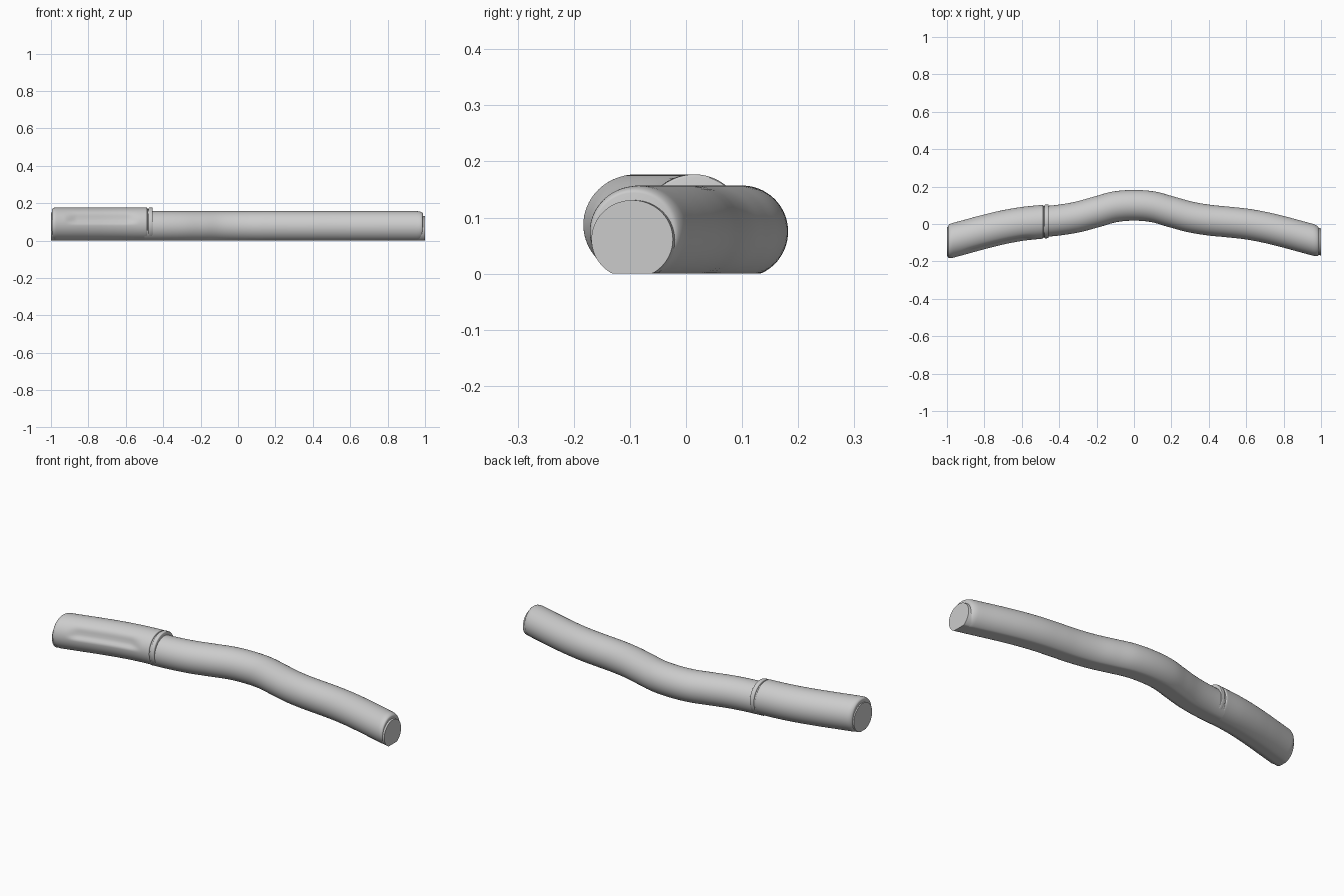
import bpy, bmesh, math

cube = bpy.data.objects.get("Cube")
if cube:
    bpy.data.objects.remove(cube, do_unlink=True)

grey = bpy.data.materials.new("soft grey")
grey.use_nodes = True
colour = (0.6, 0.6, 0.6, 1)
grey.diffuse_color = colour
grey.node_tree.nodes["Principled BSDF"].inputs["Base Color"].default_value = colour

SIDES = 80
# Bow of the centre line, sampled every tenth of a unit away from the middle
BOW = [0.100, 0.092, 0.065, 0.038, 0.021, 0.011, 0.0, -0.018, -0.042, -0.069, -0.096]


def bow(x):
    """Smooth centre line, symmetric about the middle."""
    t = min(abs(x) * 10, 9.9999)
    i = int(t)
    f = t - i
    a, b, c = BOW[abs(i - 1)], BOW[i], BOW[i + 1]
    d = BOW[i + 2] if i < 9 else 2 * c - b
    return b + 0.5 * f * (c - a + f * (2 * a - 5 * b + 4 * c - d + f * (3 * (b - c) + d - a)))


def smooth(a, b, v):
    t = max(0.0, min(1.0, (v - a) / (b - a)))
    return t * t * (3 - 2 * t)


def finger_dent(x, z):
    """Depth of the long shallow dent on the front of the grip."""
    along = smooth(-0.93, -0.86, x) * (1 - smooth(-0.60, -0.52, x))
    return 0.012 * along * smooth(0.085, 0.11, z) * (1 - smooth(0.115, 0.16, z))


def loft(name, stations, dent=False):
    """Skin round sections (x, radius, centre height), flattened on the ground."""
    bm = bmesh.new()
    rings = []
    for x, r, cz in stations:
        slope = (bow(x + 0.01) - bow(x - 0.01)) / 0.02 if abs(x) < 0.98 else 0.27
        wide = r * math.sqrt(1 + slope * slope)
        ring = []
        for k in range(SIDES):
            a = math.tau * k / SIDES
            y, z = bow(x) + wide * math.cos(a), cz + r * math.sin(a)
            if dent and math.cos(a) < 0:
                y += finger_dent(x, z)
            ring.append(bm.verts.new((x, y, max(z, 0))))
        rings.append(ring)
    for p, q in zip(rings, rings[1:]):
        for k in range(SIDES):
            n = (k + 1) % SIDES
            bm.faces.new((p[k], p[n], q[n], q[k]))
    bm.faces.new(rings[0])
    bm.faces.new(rings[-1])
    bmesh.ops.recalc_face_normals(bm, faces=bm.faces)
    mesh = bpy.data.meshes.new(name)
    bm.to_mesh(mesh)
    bm.free()
    mesh.materials.append(grey)
    obj = bpy.data.objects.new(name, mesh)
    bpy.context.collection.objects.link(obj)
    bpy.ops.object.select_all(action="DESELECT")
    obj.select_set(True)
    bpy.context.view_layer.objects.active = obj
    bpy.ops.object.shade_smooth_by_angle(angle=math.radians(35))


def straight(x0, x1, count, r, cz):
    return [(x0 + (x1 - x0) * i / count, r, cz) for i in range(count + 1)]


def rounded(x0, x1, r, cz, inset, steps=6):
    """Quarter-round edge that narrows the section from x0 to x1."""
    out = []
    for i in range(1, steps + 1):
        a = math.pi / 2 * i / steps
        out.append((x0 + (x1 - x0) * math.sin(a), r - inset * (1 - math.cos(a)), cz))
    return out


# Long bent tube with a rounded far end
loft("tube", straight(-0.50, 0.955, 72, 0.082, 0.075)
     + rounded(0.955, 0.988, 0.082, 0.075, 0.013))
loft("tube_end_cap", straight(0.97, 1.0, 1, 0.070, 0.061))

# Thicker grip with a finger dent
loft("grip", rounded(-0.972, -0.994, 0.090, 0.087, 0.012)[::-1]
     + straight(-0.972, -0.490, 60, 0.090, 0.087)
     + rounded(-0.490, -0.485, 0.090, 0.087, 0.005, 3), dent=True)
loft("grip_end_cap", straight(-1.0, -0.98, 1, 0.076, 0.073))

# Narrow collar between grip and tube
loft("collar_groove", straight(-0.49, -0.47, 2, 0.084, 0.084))
loft("collar_ring", rounded(-0.472, -0.478, 0.090, 0.087, 0.004, 3)[::-1]
     + straight(-0.472, -0.462, 2, 0.090, 0.087)
     + rounded(-0.462, -0.456, 0.090, 0.087, 0.004, 3))
